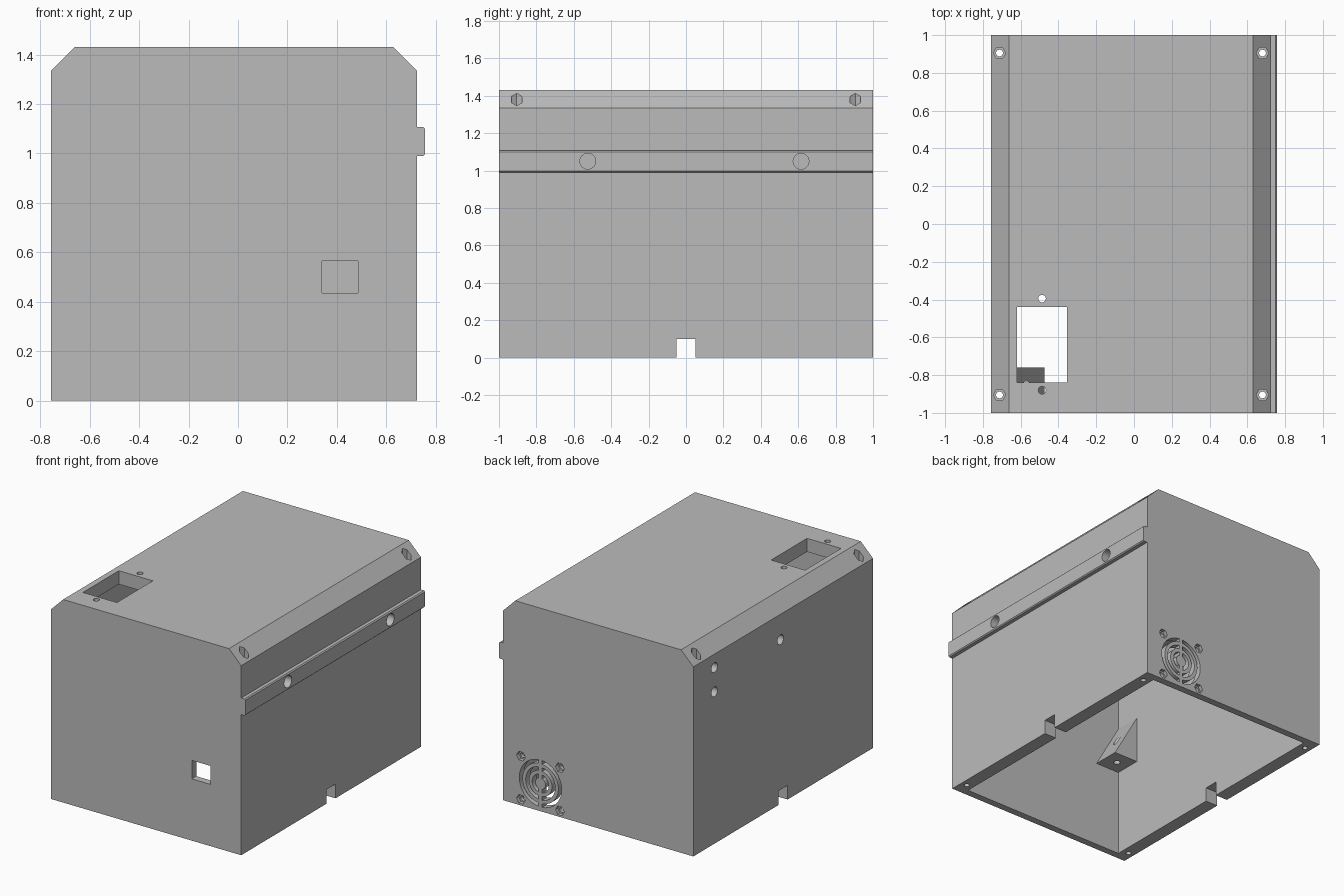
import bpy
import bmesh
from math import sin, cos, pi, asin, radians
from mathutils import Vector

if "Cube" in bpy.data.objects:
    bpy.data.objects.remove(bpy.data.objects["Cube"], do_unlink=True)

grey = bpy.data.materials.new("plain grey")
grey.use_nodes = True
grey.diffuse_color = (0.5, 0.5, 0.5, 1)
grey.node_tree.nodes["Principled BSDF"].inputs["Base Color"].default_value = (0.5, 0.5, 0.5, 1)

# Overall dimensions
LEFT, RIGHT, BACK, TOP = -0.757, 0.725, 1.0, 1.43
CHAMFER, SIDE_WALL, END_WALL, ROOF = 0.095, 0.095, 0.05, 0.095


def prism(name, outline, axis, start, end):
    """Extrude a 2D outline along an axis; outline uses the other two axes in order."""
    bm = bmesh.new()

    def place(a, b):
        p = [a, b]
        p.insert("xyz".index(axis), start)
        return bm.verts.new(p)

    face = bm.faces.new([place(a, b) for a, b in outline])
    moved = bmesh.ops.extrude_face_region(bm, geom=[face])["geom"]
    shift = Vector([end - start if a == axis else 0 for a in "xyz"])
    bmesh.ops.translate(bm, vec=shift, verts=[g for g in moved if isinstance(g, bmesh.types.BMVert)])
    bmesh.ops.recalc_face_normals(bm, faces=bm.faces)
    mesh = bpy.data.meshes.new(name)
    bm.to_mesh(mesh)
    bm.free()
    mesh.materials.append(grey)
    obj = bpy.data.objects.new(name, mesh)
    bpy.context.collection.objects.link(obj)
    return obj


def rect(a0, a1, b0, b1):
    return [(a0, b0), (a1, b0), (a1, b1), (a0, b1)]


def disc(a, b, r, sides=40):
    return [(a + r * cos(2 * pi * i / sides), b + r * sin(2 * pi * i / sides)) for i in range(sides)]


def cut(target, outline, axis, start, end):
    """Subtract a prism from the target."""
    cutter = prism("cutter", outline, axis, start, end)
    cutter.hide_render = True
    mod = target.modifiers.new("cut", "BOOLEAN")
    mod.operation, mod.solver, mod.object = "DIFFERENCE", "EXACT", cutter
    bpy.context.view_layer.objects.active = target
    bpy.ops.object.modifier_apply(modifier=mod.name)
    bpy.data.objects.remove(cutter, do_unlink=True)


# Enclosure shell: chamfered body, hollow and open underneath
shell = prism("enclosure_shell", [
    (LEFT, 0), (RIGHT, 0), (RIGHT, TOP - CHAMFER), (RIGHT - CHAMFER, TOP),
    (LEFT + CHAMFER, TOP), (LEFT, TOP - CHAMFER)], "y", -BACK, BACK)
cut(shell, rect(LEFT + SIDE_WALL, RIGHT - SIDE_WALL, -BACK + END_WALL, BACK - END_WALL),
    "z", -0.1, TOP - ROOF)

# Corner bolt holes with hexagonal nut pockets in the chamfers
for x in (LEFT + 0.045, RIGHT - 0.045):
    for y in (-0.905, 0.905):
        cut(shell, disc(x, y, 0.018), "z", -0.1, 1.5)
        cut(shell, disc(x, y, 0.033, 6), "z", 1.31, 1.5)

# Cable notches through both side walls
cut(shell, rect(-0.05, 0.05, -0.1, 0.1), "x", -1, 1)

# Roof window with its two screw holes
cut(shell, rect(-0.62, -0.355, -0.84, -0.44), "z", 1.2, 1.5)
for y in (-0.88, -0.395):
    cut(shell, disc(-0.487, y, 0.02), "z", 1.2, 1.5)

# Square port in the front wall
cut(shell, rect(0.34, 0.485, 0.435, 0.565), "y", -1.1, -0.9)

# Three round holes in the right wall
for y, z in ((0.765, 1.24), (0.765, 1.07), (0.03, 1.156)):
    cut(shell, disc(y, z, 0.034), "x", -0.9, -0.6)

# Fan grille in the back wall: half-ring slots either side of an upright bar
FAN_X, FAN_Z, BAR, STEPS = 0.434, 0.195, 0.014, 20


def half_ring(inner, outer, side):
    points = []
    for r, direction in ((outer, 1), (inner, -1)):
        limit = pi / 2 - asin(BAR / r)
        for i in range(STEPS + 1):
            a = direction * limit * (2 * i / STEPS - 1)
            points.append((FAN_X + side * r * cos(a), FAN_Z + r * sin(a)))
    return points


for inner, outer in ((0.04, 0.065), (0.09, 0.115), (0.14, 0.165)):
    for side in (-1, 1):
        cut(shell, half_ring(inner, outer, side), "y", 0.9, 1.1)
for dx in (-0.152, 0.152):
    for dz in (-0.152, 0.152):
        cut(shell, disc(FAN_X + dx, FAN_Z + dz, 0.02), "y", 0.9, 1.1)
        cut(shell, disc(FAN_X + dx, FAN_Z + dz, 0.034, 6), "y", 0.975, 1.1)

# Mounting rail along the left wall
rail = prism("side_rail", [
    (RIGHT, 0.99), (0.75, 0.99), (0.757, 0.997), (0.757, 1.1), (0.75, 1.107), (RIGHT, 1.107)],
    "y", -BACK, BACK)
for part in (shell, rail):
    for y in (-0.525, 0.615):
        cut(part, disc(y, 1.05, 0.042), "x", 0.5, 0.9)

# Wedge bracket in the front right inner corner, bored vertically
bracket = prism("corner_bracket", [
    (LEFT + SIDE_WALL, 0.615), (-0.475, 0.615), (LEFT + SIDE_WALL, 0.945)], "y", -BACK + END_WALL, -0.76)
cut(bracket, disc(-0.57, -0.855, 0.022), "z", 0.5, 1.0)

# Smooth the round bores, keep the edges sharp
for part in (shell, rail, bracket):
    bpy.ops.object.select_all(action="DESELECT")
    part.select_set(True)
    bpy.context.view_layer.objects.active = part
    bpy.ops.object.shade_smooth_by_angle(angle=radians(30))
